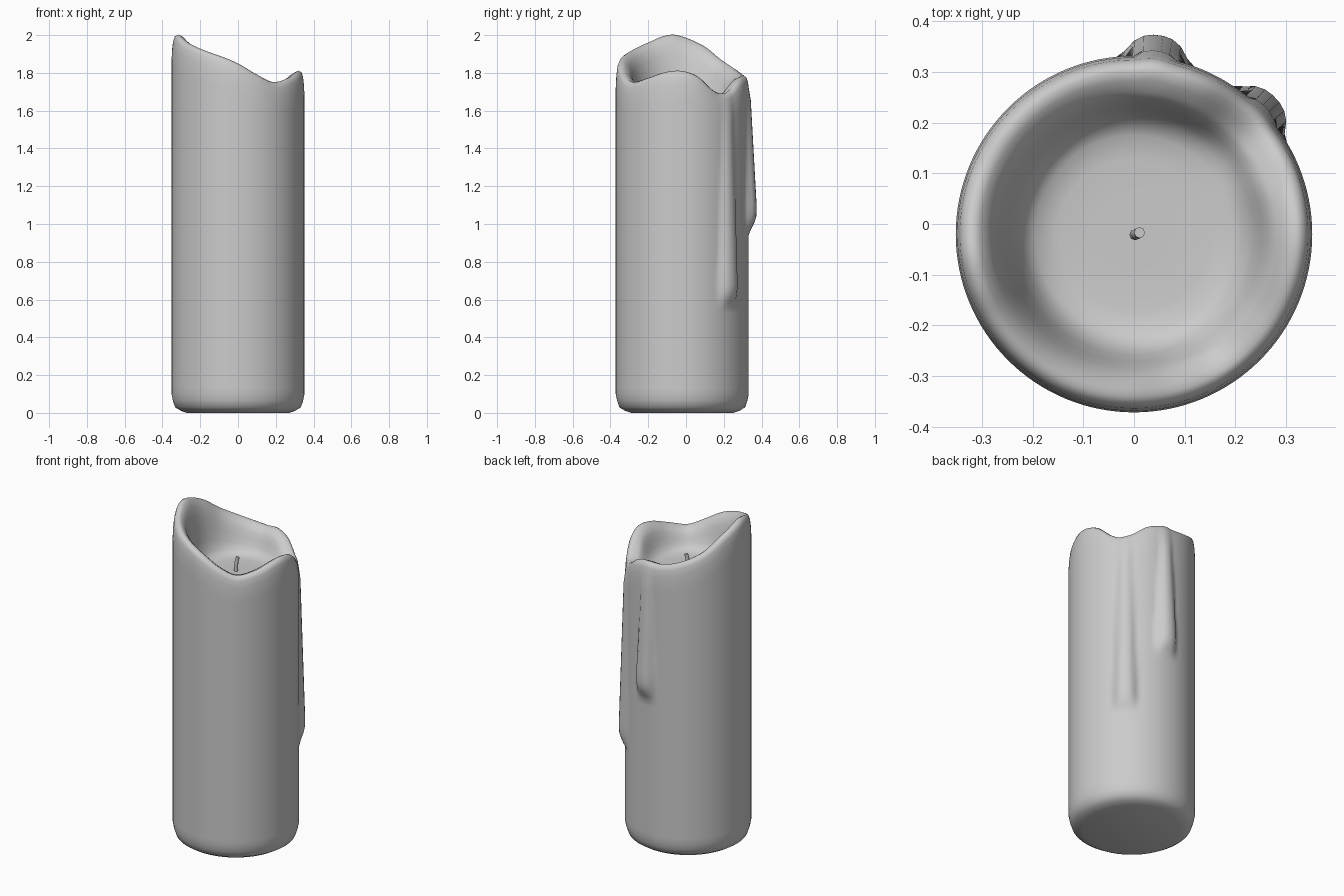
import bpy, bmesh, math

if "Cube" in bpy.data.objects:
    bpy.data.objects.remove(bpy.data.objects["Cube"])

CY = -0.02          # candle axis sits slightly forward of the origin
R = 0.352
FLOOR = 1.63
SEGS = 128

# melted rim height around the candle: (angle in degrees from +x, height)
RIM = [(0, 1.81), (15, 1.78), (30, 1.71), (40, 1.69), (50, 1.705), (65, 1.76),
       (80, 1.785), (95, 1.785), (115, 1.81), (140, 1.87), (160, 1.945), (185, 2.0),
       (198, 1.995), (212, 1.965), (233, 1.925), (255, 1.885), (270, 1.85),
       (287, 1.795), (305, 1.752), (325, 1.772), (345, 1.805)]

# wax drips: angle, bottom height, top height, bulge
DRIPS = [(44, 0.56, 1.70, 0.036), (83, 0.95, 1.77, 0.044)]


def rim_height(deg):
    """Smooth periodic interpolation through the rim points."""
    n = len(RIM)
    for i in range(n):
        a, za = RIM[i]
        b, zb = RIM[(i + 1) % n]
        b = b if b > a else b + 360
        if a <= deg < b:
            p0, p0z = RIM[i - 1]
            p3, p3z = RIM[(i + 2) % n]
            p0 = p0 - 360 if p0 > a else p0
            p3 = p3 + 360 if p3 < b else p3
            w = b - a
            m1 = (zb - p0z) / (b - p0) * w
            m2 = (p3z - za) / (p3 - a) * w
            t = (deg - a) / w
            return (za * (2*t**3 - 3*t*t + 1) + m1 * (t**3 - 2*t*t + t)
                    + zb * (3*t*t - 2*t**3) + m2 * (t**3 - t*t))
    return RIM[0][1]


def drip_bulge(deg, z):
    """Outward displacement of the wall caused by the drips."""
    out = 0
    for angle, bottom, top, amp in DRIPS:
        if not bottom < z < top + 0.1:
            continue
        down = min(1, max(0, (top - z) / (top - bottom - 0.15)))
        half = 5.5 + 5.5 * down
        d = abs(deg - angle) / half
        if d < 1:
            end = math.sin(min(1, (z - bottom) / 0.11) * math.pi / 2)
            out = max(out, amp * (0.15 + 0.85 * down) * end * (1 - d**2.5))
    return out


# candle body: one lathe with a height-varying rim
bottom_rows = [(0.27, 0.0), (0.305, 0.012), (0.333, 0.03), (0.345, 0.065), (R, 0.1)]
rim_rows = [(0.349, -0.07), (0.344, -0.03), (0.336, -0.008), (0.32, 0.0), (0.303, -0.008)]
bowl_rows = [(0.282, 0.12), (0.265, 0.28), (0.252, 0.48), (0.238, 0.7), (0.22, 0.88),
             (0.195, 0.97), (0.15, 1.0), (0.07, 1.0)]
WALL = 48


def column(deg):
    h = rim_height(deg)
    pts = list(bottom_rows)
    for k in range(1, WALL + 1):
        z = 0.1 + (h - 0.13 - 0.1) * k / WALL
        pts.append((R + drip_bulge(deg, z), z))
    for r, dz in rim_rows:
        pts.append((r + drip_bulge(deg, h + dz) * 0.6, h + dz))
    for r, t in bowl_rows:
        pts.append((r, h + (FLOOR - h) * t))
    return pts


bm = bmesh.new()
cols = []
for i in range(SEGS):
    deg = 360 * i / SEGS
    a = math.radians(deg)
    cols.append([bm.verts.new((r * math.cos(a), CY + r * math.sin(a), z))
                 for r, z in column(deg)])
floor_centre = bm.verts.new((0, CY, FLOOR))
for i in range(SEGS):
    c, d = cols[i], cols[(i + 1) % SEGS]
    for k in range(len(c) - 1):
        bm.faces.new((c[k], d[k], d[k + 1], c[k + 1]))
    bm.faces.new((c[-1], d[-1], floor_centre))
bm.faces.new([c[0] for c in reversed(cols)])
bmesh.ops.recalc_face_normals(bm, faces=bm.faces[:])
mesh = bpy.data.meshes.new("candle_body")
bm.to_mesh(mesh)
bm.free()
body = bpy.data.objects.new("candle_body", mesh)
bpy.context.collection.objects.link(body)
mesh.shade_smooth()

# wick: short bent cord
curve = bpy.data.curves.new("wick", 'CURVE')
curve.dimensions = '3D'
curve.bevel_depth = 0.011
curve.bevel_resolution = 2
curve.use_fill_caps = True
path = curve.splines.new('POLY')
points = [(0.002, -0.021, FLOOR - 0.02), (0.002, -0.021, 1.66), (0.005, -0.02, 1.69),
          (0.011, -0.017, 1.715)]
path.points.add(len(points) - 1)
for p, co in zip(path.points, points):
    p.co = (*co, 1)
wick = bpy.data.objects.new("wick", curve)
bpy.context.collection.objects.link(wick)
